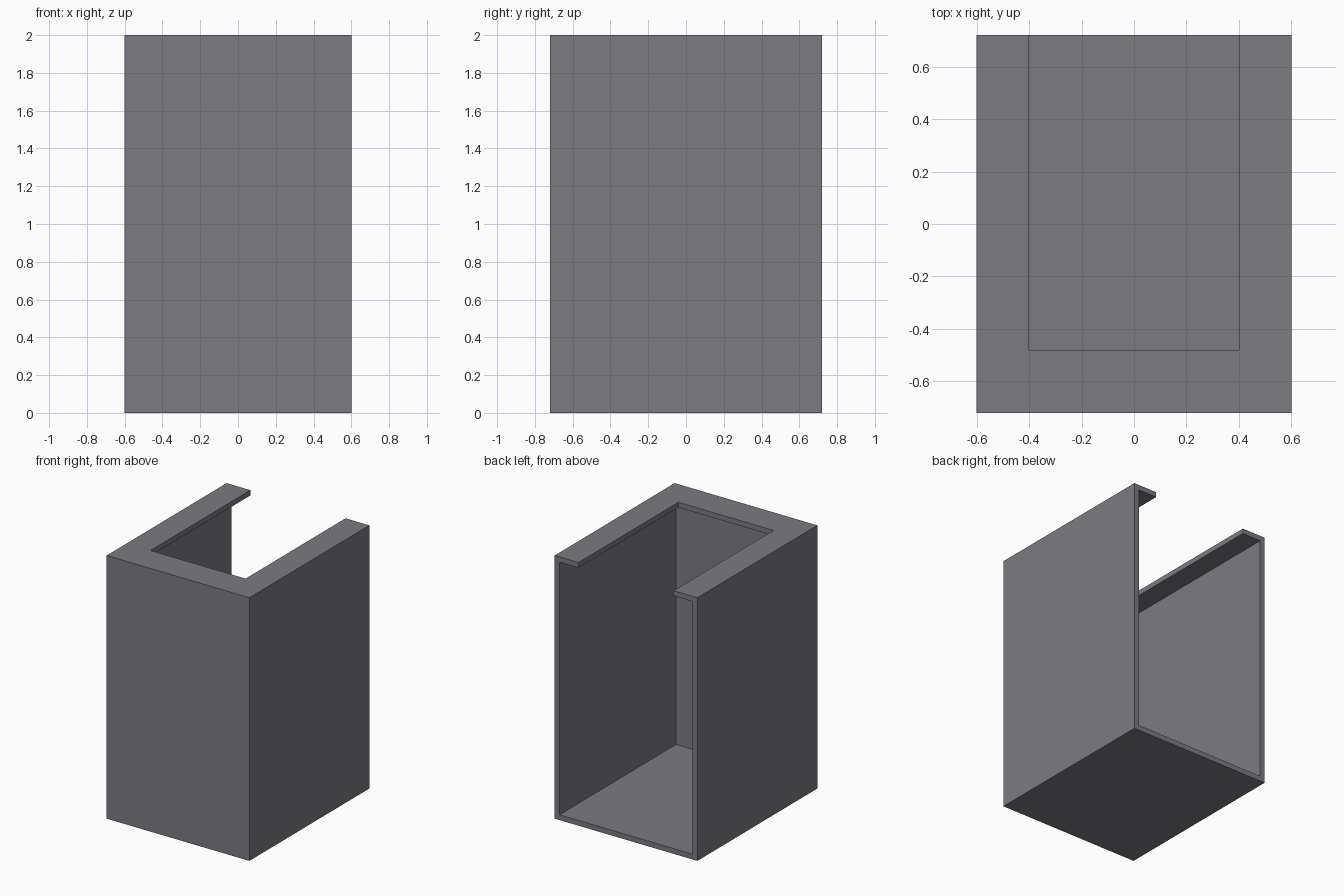
import bpy

if "Cube" in bpy.data.objects:
    bpy.data.objects.remove(bpy.data.objects["Cube"])

W, D, H = 0.6, 0.72, 2.0   # half width, half depth, height
T = 0.04                   # wall thickness


def box(name, lo, hi):
    """Axis-aligned box from its minimum and maximum corners."""
    bpy.ops.mesh.primitive_cube_add(size=1)
    ob = bpy.context.object
    ob.name = name
    for v in ob.data.vertices:
        v.co = [h if c > 0 else l for c, l, h in zip(v.co, lo, hi)]
    return ob


def cut(target, cutter):
    """Subtract a helper box, then remove it."""
    cutter.hide_render = True
    mod = target.modifiers.new("cut", 'BOOLEAN')
    mod.operation, mod.solver, mod.object = 'DIFFERENCE', 'EXACT', cutter
    bpy.context.view_layer.objects.active = target
    bpy.ops.object.modifier_apply(modifier=mod.name)
    bpy.data.objects.remove(cutter)


# Outer casing
casing = box("open_casing", (-W, -D, 0), (W, D, H))

# Hollow interior, open at the back
cut(casing, box("interior_cutter", (-W + T, -D + T, T), (W - T, D + 0.2, H - T)))

# Opening in the top, leaving a rim on the front and both sides
cut(casing, box("top_cutter", (-0.4, -0.48, 1.5), (0.4, D + 0.3, H + 0.2)))

# Dark grey finish
finish = bpy.data.materials.new("dark_grey")
finish.diffuse_color = (0.2, 0.198, 0.22, 1)
finish.use_nodes = True
finish.node_tree.nodes["Principled BSDF"].inputs["Base Color"].default_value = finish.diffuse_color
casing.data.materials.clear()
casing.data.materials.append(finish)
for face in casing.data.polygons:
    face.material_index = 0
